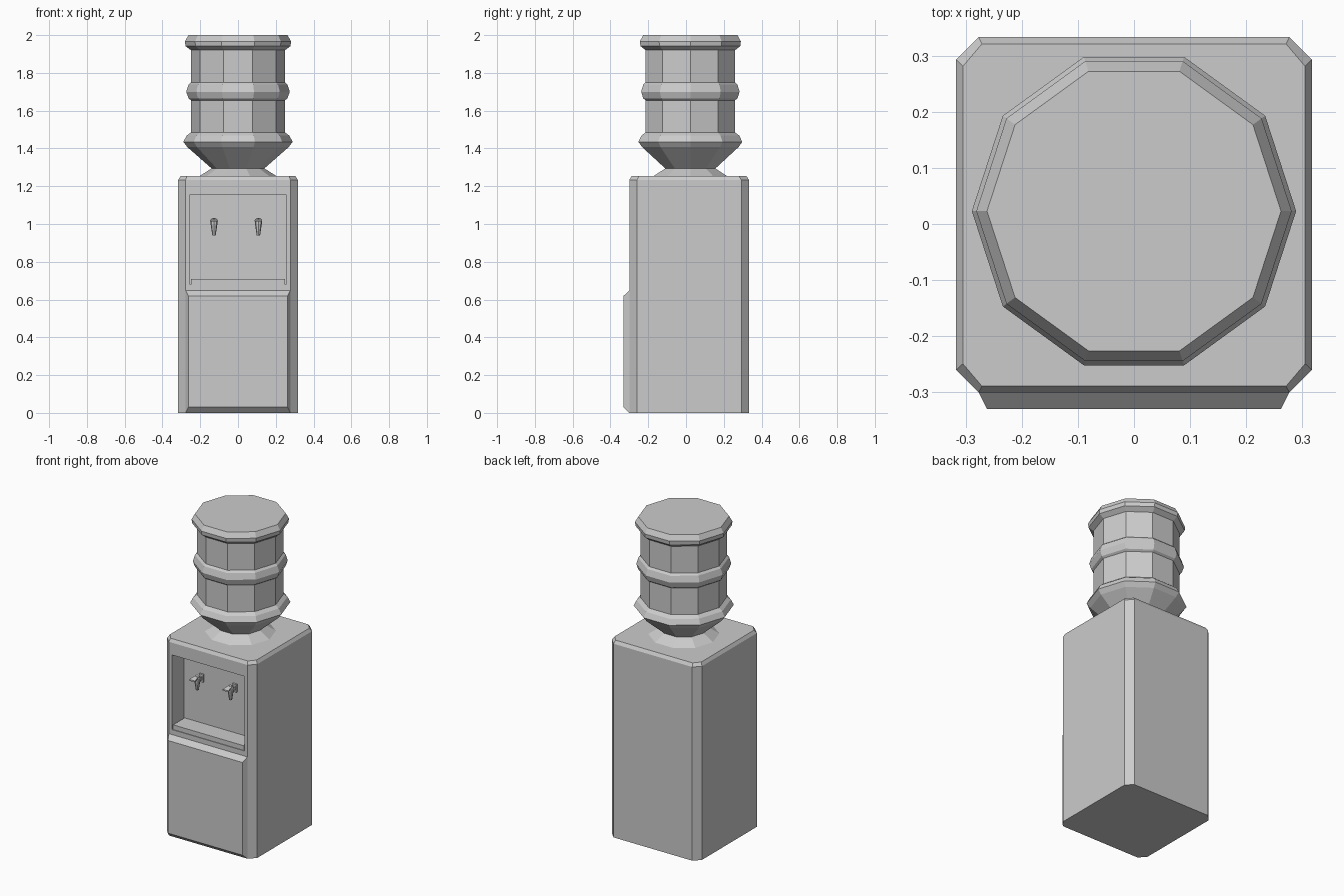
import bpy, bmesh, math

cube = bpy.data.objects.get("Cube")
if cube:
    bpy.data.objects.remove(cube, do_unlink=True)

grey = bpy.data.materials.new("plain_grey")
grey.use_nodes = True
grey.diffuse_color = (0.6, 0.6, 0.6, 1)
grey.node_tree.nodes["Principled BSDF"].inputs["Base Color"].default_value = (0.6, 0.6, 0.6, 1)


def finish(name, bm):
    bmesh.ops.recalc_face_normals(bm, faces=bm.faces)
    mesh = bpy.data.meshes.new(name)
    bm.to_mesh(mesh)
    bm.free()
    mesh.materials.append(grey)
    obj = bpy.data.objects.new(name, mesh)
    bpy.context.collection.objects.link(obj)
    return obj


def loft(name, rings):
    """Skin a stack of equal-sized point rings and cap both ends."""
    bm = bmesh.new()
    loops = [[bm.verts.new(p) for p in ring] for ring in rings]
    n = len(loops[0])
    for a, b in zip(loops, loops[1:]):
        for i in range(n):
            j = (i + 1) % n
            bm.faces.new((a[i], a[j], b[j], b[i]))
    bm.faces.new(loops[0])
    bm.faces.new(loops[-1])
    return finish(name, bm)


def lathe(name, profile, sides, x, y):
    angles = [math.tau * i / sides for i in range(sides)]
    return loft(name, [[(x + r * math.cos(a), y + r * math.sin(a), z) for a in angles]
                       for r, z in profile])


def box(name, x, y, z):
    """Box from (min, max) ranges."""
    return loft(name, [[(x[0], y[0], h), (x[1], y[0], h), (x[1], y[1], h), (x[0], y[1], h)]
                       for h in z])


def chamfered(w, front, back, c, z):
    return [(c, front, z), (w, front + 0.04, z), (w, back - 0.04, z), (c, back, z),
            (-c, back, z), (-w, back - 0.04, z), (-w, front + 0.04, z), (-c, front, z)]


# Cabinet with chamfered corners and top edge
FRONT, BACK, WALL = -0.30, 0.333, -0.18
cabinet = loft("cabinet", [chamfered(0.317, FRONT, BACK, 0.277, 0),
                           chamfered(0.317, FRONT, BACK, 0.277, 1.233),
                           chamfered(0.305, FRONT + 0.011, BACK - 0.012, 0.271, 1.253)])

# Dispensing recess: slice the front face, push the middle inwards
bm = bmesh.new()
bm.from_mesh(cabinet.data)


def front_faces():
    return [f for f in bm.faces if f.normal.y < -0.99]


for co, no in (((-0.255, 0, 0), (1, 0, 0)), ((0.255, 0, 0), (1, 0, 0)),
               ((0, 0, 0.68), (0, 0, 1)), ((0, 0, 1.155), (0, 0, 1))):
    faces = front_faces()
    geom = faces + list({e for f in faces for e in f.edges}) + list({v for f in faces for v in f.verts})
    bmesh.ops.bisect_plane(bm, geom=geom, plane_co=co, plane_no=no)
    bm.normal_update()
opening = [f for f in front_faces()
           if abs(f.calc_center_median().x) < 0.1 and 0.7 < f.calc_center_median().z < 1.1]
pushed = bmesh.ops.extrude_discrete_faces(bm, faces=opening)["faces"]
for v in {v for f in pushed for v in f.verts}:
    v.co.y = WALL
bm.to_mesh(cabinet.data)
bm.free()

# Raised lower door with bevelled rim
loft("lower_door", [[(-w, y, lo), (w, y, lo), (w, y, hi), (-w, y, hi)]
                    for w, y, lo, hi in ((0.277, FRONT, 0, 0.648), (0.262, -0.33, 0.03, 0.62))])

# Drip tray in the bottom of the recess
box("drip_tray", (-0.25, 0.25), (FRONT + 0.004, WALL), (0.68, 0.71))

# Taps: wall plate, stem, tapered spout and lever
for side, x in (("right", -0.127), ("left", 0.108)):
    box(side + "_tap_plate", (x - 0.014, x + 0.014), (WALL - 0.012, WALL), (0.975, 1.025))
    box(side + "_tap_stem", (x - 0.009, x + 0.009), (-0.23, WALL), (0.992, 1.012))
    lathe(side + "_tap_spout", [(0.009, 0.94), (0.018, 1.0), (0.018, 1.018), (0.011, 1.03)], 8, x, -0.228)
    loft(side + "_tap_lever", [[(x - w, y, z), (x + w, y, z), (x + w, y, z + 0.009), (x - w, y, z + 0.009)]
                               for w, y, z in ((0.01, -0.22, 1.022), (0.02, -0.28, 1.012))])

# Ten-sided bottle with ribs, shoulder and neck
lathe("water_bottle", [(0.135, 1.29), (0.268, 1.407), (0.289, 1.435), (0.272, 1.468), (0.249, 1.485),
                       (0.249, 1.655), (0.262, 1.665), (0.274, 1.70), (0.262, 1.738), (0.249, 1.75),
                       (0.249, 1.92), (0.278, 1.942), (0.281, 1.967), (0.262, 2.0)], 10, 0, 0.023)

# Flared collar holding the bottle
lathe("bottle_collar", [(0.21, 1.25), (0.135, 1.297)], 10, 0, 0.023)
